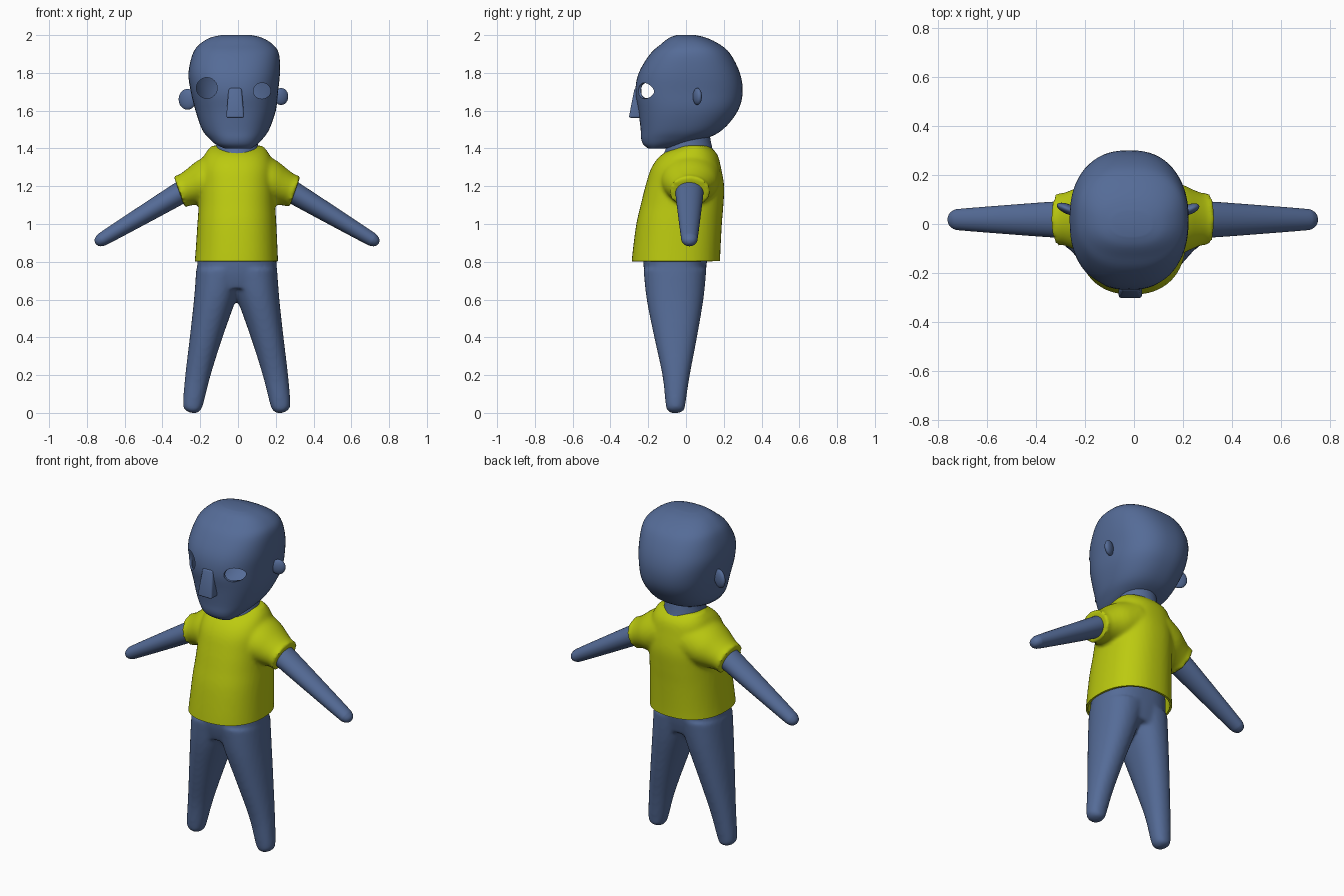
import bpy, bmesh, math
from mathutils import Matrix, Vector

cube = bpy.data.objects.get("Cube")
if cube:
    bpy.data.objects.remove(cube, do_unlink=True)


def material(name, color):
    m = bpy.data.materials.new(name)
    m.use_nodes = True
    m.diffuse_color = color
    m.node_tree.nodes["Principled BSDF"].inputs["Base Color"].default_value = color
    return m


blue = material("slate_blue", (0.09, 0.148, 0.31, 1))
lime = material("lime_yellow", (0.5, 0.59, 0.005, 1))


def make_object(name, bm, mat):
    bmesh.ops.recalc_face_normals(bm, faces=bm.faces)
    mesh = bpy.data.meshes.new(name)
    bm.to_mesh(mesh)
    bm.free()
    ob = bpy.data.objects.new(name, mesh)
    bpy.context.collection.objects.link(ob)
    mesh.materials.append(mat)
    return ob


def activate(ob):
    bpy.ops.object.select_all(action='DESELECT')
    ob.select_set(True)
    bpy.context.view_layer.objects.active = ob


def smooth(ob, angle=40):
    activate(ob)
    bpy.ops.object.shade_smooth_by_angle(angle=math.radians(angle))


def apply_all(ob):
    activate(ob)
    for m in list(ob.modifiers):
        bpy.ops.object.modifier_apply(modifier=m.name)


def catmull(a, b, c, d, t):
    return 0.5 * (2*b + (c - a)*t + (2*a - 5*b + 4*c - d)*t*t + (3*b - a - 3*c + d)*t**3)


def loft(bm, rows, power=2.0, steps=4, n=48, matrix=Matrix()):
    """Rows are (height, x low, x high, y low, y high), splined into rounded rings."""
    rows = [Vector(r) for r in rows]
    fine = []
    for i in range(len(rows) - 1):
        a, d = rows[max(i - 1, 0)], rows[min(i + 2, len(rows) - 1)]
        fine += [catmull(a, rows[i], rows[i + 1], d, k / steps) for k in range(steps)]
    fine.append(rows[-1])
    rings = []
    for z, x0, x1, y0, y1 in fine:
        ring = []
        for k in range(n):
            c, s = math.cos(math.tau*k/n), math.sin(math.tau*k/n)
            px = math.copysign(abs(c)**(2/power), c)
            py = math.copysign(abs(s)**(2/power), s)
            p = Vector(((x0 + x1)/2 + px*(x1 - x0)/2, (y0 + y1)/2 + py*(y1 - y0)/2, z))
            ring.append(bm.verts.new(matrix @ p))
        rings.append(ring)
    for a, b in zip(rings, rings[1:]):
        for k in range(n):
            bm.faces.new((a[k], a[(k+1) % n], b[(k+1) % n], b[k]))
    bm.faces.new(rings[0][::-1])
    bm.faces.new(rings[-1])


def limb_matrix(side, start, end, y):
    angle = math.atan2(end[0] - start[0], end[1] - start[1])
    return (Matrix.Translation((side*start[0] - 0.005, y, start[1]))
            @ Matrix.Rotation(side*angle, 4, 'Y'))


def round_rows(rows):
    return [(t, -a, a, -b, b) for t, a, b in rows]


def fuse(ob, voxel, repeat):
    r = ob.modifiers.new("fuse", 'REMESH')
    r.mode, r.voxel_size = 'VOXEL', voxel
    s = ob.modifiers.new("soften", 'SMOOTH')
    s.factor, s.iterations = 0.5, repeat


def cutter(name, location, rx, rz, depth, tilt=0):
    bm = bmesh.new()
    bmesh.ops.create_cone(bm, cap_ends=True, segments=48, radius1=1, radius2=1, depth=depth)
    bm.transform(Matrix.Translation(location) @ Matrix.Rotation(math.pi/2 + tilt, 4, 'X')
                 @ Matrix.Diagonal((rx, rz, 1, 1)))
    return make_object(name, bm, blue)


def cut(ob, tool):
    b = ob.modifiers.new("cut", 'BOOLEAN')
    b.operation, b.solver, b.object = 'DIFFERENCE', 'EXACT', tool
    apply_all(ob)
    bpy.data.objects.remove(tool, do_unlink=True)


# Head: hollow shell with two open eye holes of unequal size
bm = bmesh.new()
loft(bm, [(1.40, -0.07, 0.07, -0.20, -0.11), (1.42, -0.115, 0.10, -0.225, -0.01),
          (1.45, -0.15, 0.13, -0.237, 0.10), (1.50, -0.19, 0.165, -0.24, 0.195),
          (1.60, -0.225, 0.20, -0.252, 0.275), (1.70, -0.25, 0.212, -0.268, 0.30),
          (1.80, -0.262, 0.222, -0.25, 0.285), (1.90, -0.24, 0.217, -0.19, 0.235),
          (1.95, -0.205, 0.185, -0.135, 0.18), (1.985, -0.15, 0.13, -0.09, 0.11),
          (2.0, -0.09, 0.07, -0.05, 0.05)], power=2.4, n=64)
head = make_object("head", bm, blue)
shell = head.modifiers.new("shell", 'SOLIDIFY')
shell.thickness, shell.offset = 0.012, -1
apply_all(head)
cut(head, cutter("right_eye_cutter", (-0.165, -0.22, 1.72), 0.055, 0.055, 0.3))
cut(head, cutter("left_eye_cutter", (0.127, -0.22, 1.705), 0.046, 0.042, 0.3))
smooth(head)

# Nose: wedge that widens toward the tip
bm = bmesh.new()
bmesh.ops.create_cube(bm, size=1)
for v in bm.verts:
    top, front = v.co.z > 0, v.co.y < 0
    half = 0.034 if top else 0.048
    v.co.x = -0.015 + math.copysign(half, v.co.x)
    v.co.z = 1.72 if top else 1.562
    v.co.y = (-0.272 if top else -0.303) if front else -0.235
bmesh.ops.bevel(bm, geom=bm.edges[:], offset=0.01, segments=3, affect='EDGES', profile=0.5)
smooth(make_object("nose", bm, blue))

# Ears: thin tilted discs
for name, side, x, z, r in (("right_ear", -1, -0.268, 1.66, 0.055),
                            ("left_ear", 1, 0.228, 1.675, 0.045)):
    bm = bmesh.new()
    bmesh.ops.create_uvsphere(bm, u_segments=32, v_segments=16, radius=1)
    bm.transform(Matrix.Translation((x, 0.06, z)) @ Matrix.Rotation(side*0.4, 4, 'Z')
                 @ Matrix.Diagonal((r*0.9, 0.02, r, 1)))
    smooth(make_object(name, bm, blue), 180)

# Neck, flaring into the collar
bm = bmesh.new()
loft(bm, [(1.20, -0.13, 0.12, -0.17, 0.15), (1.29, -0.135, 0.125, -0.175, 0.16),
          (1.36, -0.13, 0.12, -0.125, 0.15), (1.42, -0.115, 0.105, -0.10, 0.135),
          (1.50, -0.11, 0.10, -0.09, 0.12)])
smooth(make_object("neck", bm, blue))

# Hips and legs fused into one soft form
bm = bmesh.new()
loft(bm, [(0.66, -0.20, 0.19, -0.20, 0.085), (0.75, -0.217, 0.205, -0.222, 0.105),
          (0.90, -0.205, 0.195, -0.23, 0.12)], power=2.5)
leg_rows = [(0.0, 0.21, 0.245, -0.08, -0.035), (0.015, 0.19, 0.272, -0.10, -0.01),
            (0.05, 0.176, 0.284, -0.108, -0.003), (0.20, 0.138, 0.272, -0.125, 0.02),
            (0.40, 0.075, 0.248, -0.168, 0.058), (0.60, 0.004, 0.226, -0.208, 0.092),
            (0.76, -0.05, 0.214, -0.225, 0.108)]
for side in (-1, 1):
    loft(bm, leg_rows, power=2.2,
         matrix=Matrix.Translation((-0.007, 0, 0)) @ Matrix.Diagonal((side, 1, 1, 1)))
legs = make_object("hips_and_legs", bm, blue)
fuse(legs, 0.011, 6)
apply_all(legs)
smooth(legs, 180)

# Arms
for name, side in (("right_arm", -1), ("left_arm", 1)):
    bm = bmesh.new()
    loft(bm, round_rows([(0, 0.062, 0.075), (0.12, 0.059, 0.074), (0.35, 0.049, 0.06),
                         (0.57, 0.038, 0.045), (0.61, 0.033, 0.04), (0.632, 0.021, 0.025),
                         (0.64, 0.004, 0.004)]),
         matrix=limb_matrix(side, (0.20, 1.225), (0.75, 0.897), 0.018))
    smooth(make_object(name, bm, blue), 180)

# Shirt: torso and sleeves fused, collar scooped, hem opened
bm = bmesh.new()
loft(bm, [(0.75, -0.235, 0.215, -0.292, 0.18), (0.85, -0.225, 0.21, -0.283, 0.182),
          (1.00, -0.215, 0.203, -0.263, 0.19), (1.10, -0.208, 0.197, -0.24, 0.198),
          (1.20, -0.205, 0.195, -0.215, 0.202), (1.30, -0.20, 0.19, -0.182, 0.185),
          (1.37, -0.175, 0.165, -0.125, 0.165), (1.415, -0.14, 0.13, -0.03, 0.12)], power=2.3)
for side in (-1, 1):
    loft(bm, round_rows([(0, 0.14, 0.165), (0.10, 0.122, 0.15), (0.17, 0.098, 0.122),
                         (0.215, 0.086, 0.106), (0.24, 0.09, 0.11)]),
         matrix=limb_matrix(side, (0.08, 1.25), (0.305, 1.17), 0.02))
shirt = make_object("shirt", bm, lime)
fuse(shirt, 0.011, 5)
apply_all(shirt)
cut(shirt, cutter("collar_cutter", (-0.01, 0, 1.445), 0.14, 0.13, 1.0, 0.12))
bm = bmesh.new()
bm.from_mesh(shirt.data)
bmesh.ops.bisect_plane(bm, geom=bm.verts[:] + bm.edges[:] + bm.faces[:],
                       plane_co=(0, 0, 0.803), plane_no=(0, 0, -1), clear_outer=True)
for f in bm.faces:
    f.material_index = 0
bm.to_mesh(shirt.data)
bm.free()
shirt.data.materials.clear()
shirt.data.materials.append(lime)
cloth = shirt.modifiers.new("cloth", 'SOLIDIFY')
cloth.thickness, cloth.offset = 0.012, -1
apply_all(shirt)
smooth(shirt, 50)
